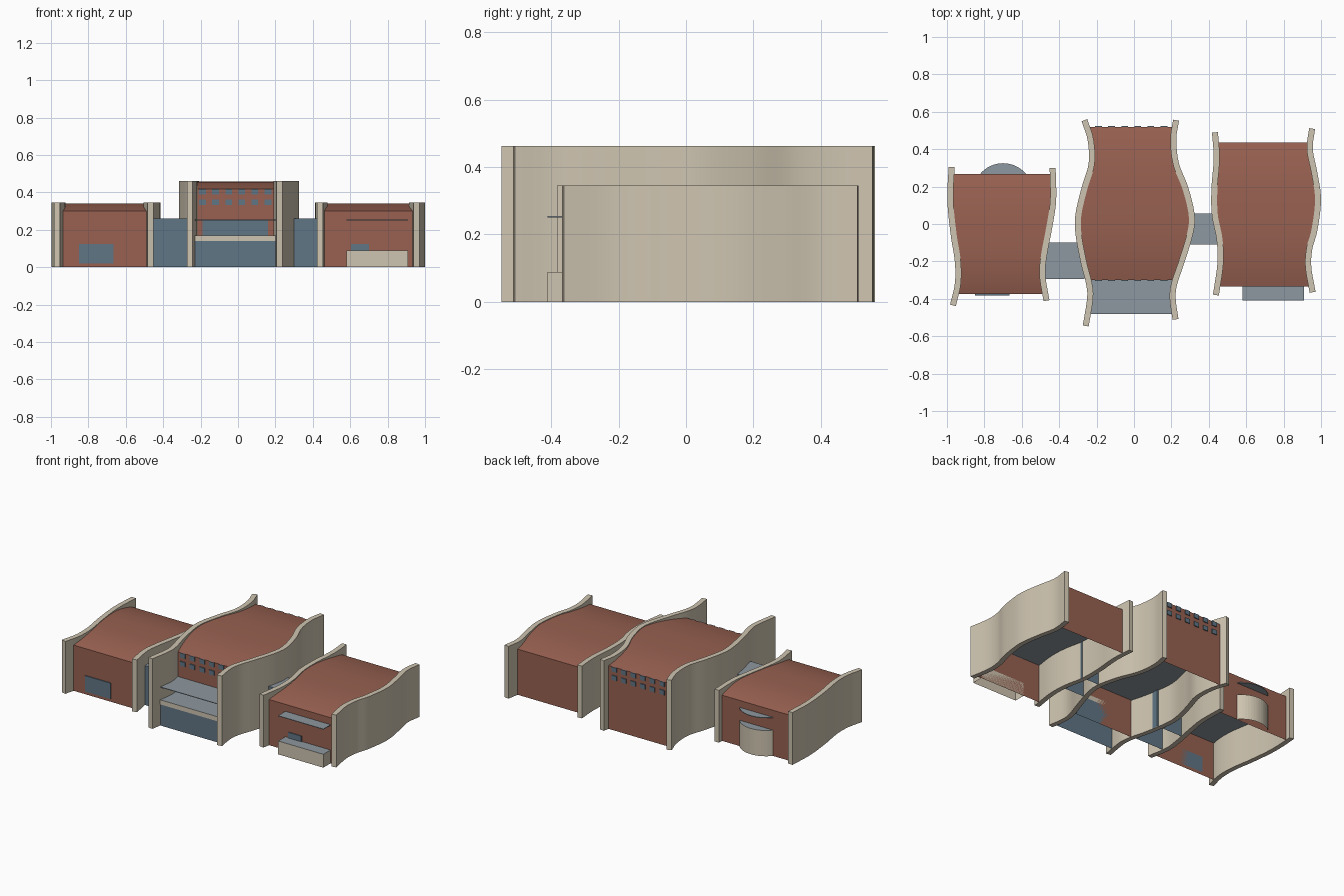
import bpy
import bmesh
import math
from mathutils import Vector

if "Cube" in bpy.data.objects:
    bpy.data.objects.remove(bpy.data.objects["Cube"])


def material(name, *rgb):
    m = bpy.data.materials.new(name)
    col = [((c / 255 + 0.055) / 1.055) ** 2.4 for c in rgb] + [1]
    m.use_nodes = True
    m.diffuse_color = col
    m.node_tree.nodes["Principled BSDF"].inputs["Base Color"].default_value = col
    return m


BRICK = material("terracotta_brick", 152, 97, 81)
STONE = material("pale_stone", 206, 196, 176)
GLASS = material("blue_glass", 97, 118, 134)
SLAB = material("grey_slab", 141, 152, 160)


def finish(name, bm, *mats, smooth=False):
    bmesh.ops.remove_doubles(bm, verts=bm.verts, dist=1e-5)
    me = bpy.data.meshes.new(name)
    bm.to_mesh(me)
    bm.free()
    ob = bpy.data.objects.new(name, me)
    bpy.context.collection.objects.link(ob)
    for m in mats:
        me.materials.append(m)
    if smooth:
        bpy.ops.object.select_all(action="DESELECT")
        ob.select_set(True)
        bpy.context.view_layer.objects.active = ob
        bpy.ops.object.shade_smooth_by_angle(angle=math.radians(35))
    return ob


def prism(name, outline, z0, z1, side, top, bottom=False):
    """Extrude an anticlockwise outline upward, with its own top material."""
    bm = bmesh.new()
    lo = [bm.verts.new((x, y, z0)) for x, y in outline]
    hi = [bm.verts.new((x, y, z1)) for x, y in outline]
    n = len(lo)
    for i in range(n):
        j = (i + 1) % n
        bm.faces.new((lo[i], lo[j], hi[j], hi[i]))
    bm.faces.new(hi).material_index = 1
    if bottom:
        bm.faces.new(lo[::-1]).material_index = 1
    return finish(name, bm, side, top)


def rect(x0, x1, y0, y1):
    return [(x0, y0), (x1, y0), (x1, y1), (x0, y1)]


def box(name, x0, x1, y0, y1, z0, z1, side, top, bottom=False):
    return prism(name, rect(x0, x1, y0, y1), z0, z1, side, top, bottom)


def smooth_path(pts, steps=6):
    """Catmull-Rom curve through plan points."""
    p = [Vector(q) for q in pts]
    p = [2 * p[0] - p[1]] + p + [2 * p[-1] - p[-2]]
    out = []
    for a, b, c, d in zip(p, p[1:], p[2:], p[3:]):
        for k in range(steps):
            t = k / steps
            out.append(0.5 * (2 * b + (c - a) * t + (2 * a - 5 * b + 4 * c - d) * t * t
                              + (3 * b - a - 3 * c + d) * t ** 3))
    return out + [p[-2]]


def x_at(path, y):
    for a, b in zip(path, path[1:]):
        if b.y <= y <= a.y:
            return a.x + (b.x - a.x) * (a.y - y) / (a.y - b.y)
    return path[-1].x


def wavy_wall(name, path, height, half=0.016):
    sides = ([], [])
    for i, p in enumerate(path):
        t = (path[min(i + 1, len(path) - 1)] - path[max(i - 1, 0)]).normalized()
        n = Vector((-t.y, t.x)) * half
        sides[0].append(p - n)
        sides[1].append(p + n)
    bm = bmesh.new()
    rows = [[bm.verts.new((q.x, q.y, z)) for q, z in ((a, 0), (b, 0), (b, height), (a, height))]
            for a, b in zip(*sides)]
    for r, s in zip(rows, rows[1:]):
        for k in range(4):
            m = (k + 1) % 4
            bm.faces.new((r[k], r[m], s[m], s[k]))
    bm.faces.new(rows[0][::-1])
    bm.faces.new(rows[-1])
    bmesh.ops.recalc_face_normals(bm, faces=bm.faces)
    finish(name, bm, STONE, smooth=True)


def building(name, left_pts, right_pts, y0, y1, height, drop=0.04, ceiling=0.255):
    left, right = smooth_path(left_pts), smooth_path(right_pts)
    wavy_wall(name + "_west_wall", left, height)
    wavy_wall(name + "_east_wall", right, height)
    # end walls and arched roof as one open strip between the wavy walls
    n = 28
    prof = [(y0, 0)]
    for i in range(n + 1):
        t = 2 * i / n - 1
        prof.append(((y0 + y1) / 2 + t * (y1 - y0) / 2,
                     height - 0.004 - drop * abs(t) ** 2.6))
    prof.append((y1, 0))
    bm = bmesh.new()
    rows = [(bm.verts.new((x_at(left, y), y, z)), bm.verts.new((x_at(right, y), y, z)))
            for y, z in prof]
    for a, b in zip(rows, rows[1:]):
        bm.faces.new((a[0], a[1], b[1], b[0]))
    finish(name + "_brick_shell", bm, BRICK, smooth=True)
    # upper floor slab inside
    ys = [y0 + 0.004 + (y1 - y0 - 0.008) * i / n for i in range(n + 1)]
    outline = [(x_at(right, y), y) for y in ys] + [(x_at(left, y), y) for y in ys[::-1]]
    prism(name + "_floor_slab", outline, ceiling - 0.004, ceiling, SLAB, SLAB, True)


# Three blocks, each between a pair of wavy walls (plan points run back to front)
building("west_block",
         [(-.975, .305), (-.982, .13), (-.965, -.05), (-.942, -.2), (-.942, -.32), (-.968, -.435)],
         [(-.435, .3), (-.432, .13), (-.45, 0), (-.48, -.16), (-.49, -.27), (-.468, -.41)],
         -.375, .268, .345)
building("centre_block",
         [(-.265, .555), (-.232, .45), (-.227, .32), (-.265, .19), (-.297, .05),
          (-.297, -.05), (-.27, -.2), (-.24, -.32), (-.235, -.4), (-.258, -.545)],
         [(.225, .555), (.21, .45), (.225, .32), (.275, .19), (.308, .05),
          (.3, -.05), (.255, -.2), (.215, -.32), (.207, -.4), (.222, -.51)],
         -.3, .518, .462)
building("east_block",
         [(.433, .49), (.442, .35), (.43, .19), (.432, .05), (.457, -.08), (.462, -.21), (.438, -.38)],
         [(.952, .51), (.94, .4), (.965, .27), (.984, .13), (.965, -.03), (.938, -.13),
          (.932, -.23), (.955, -.365)],
         -.335, .435, .345)

# Glazed links between the blocks
box("west_link", -.475, -.265, -.295, -.1, 0, .26, GLASS, SLAB)
box("east_link", .3, .45, -.11, .055, 0, .26, GLASS, SLAB)

# Centre entrance: glazed lobby, stone band, canopy above
box("lobby_glazing", -.235, .208, -.48, -.3, 0, .14, GLASS, SLAB)
box("lobby_band", -.235, .208, -.482, -.3, .14, .17, STONE, SLAB)
box("lobby_canopy", -.235, .208, -.48, -.3, .251, .255, SLAB, SLAB, True)
box("lobby_upper_window", -.19, .16, -.306, -.3, .17, .25, GLASS, GLASS, True)

# East porch and canopy
box("east_porch", .58, .91, -.41, -.335, 0, .088, STONE, SLAB)
box("east_canopy", .58, .91, -.41, -.335, .251, .255, SLAB, SLAB, True)
box("east_door", .605, .7, -.341, -.335, .02, .125, GLASS, GLASS, True)

# West door, rounded bay and its canopy at the back
box("west_door", -.85, -.665, -.381, -.375, .02, .125, GLASS, GLASS, True)
radius, half_angle = .16, math.radians(51)
arc = [(-.7 + radius * math.sin(a), .165 + radius * math.cos(a))
       for a in (half_angle * (1 - k / 8) for k in range(17))]
prism("rounded_bay", arc, 0, .17, STONE, SLAB)
prism("bay_canopy", arc, .251, .255, SLAB, SLAB, True)

# Two rows of small windows on the front and back of the centre block
for face, y in (("front", -.303), ("back", .521)):
    for row, z in enumerate((.333, .388)):
        for col in range(6):
            x = -.19 + .07 * col
            box(f"{face}_window_{row + 1}_{col + 1}", x - .018, x + .018,
                y - .003, y + .003, z, z + .03, GLASS, GLASS, True)
